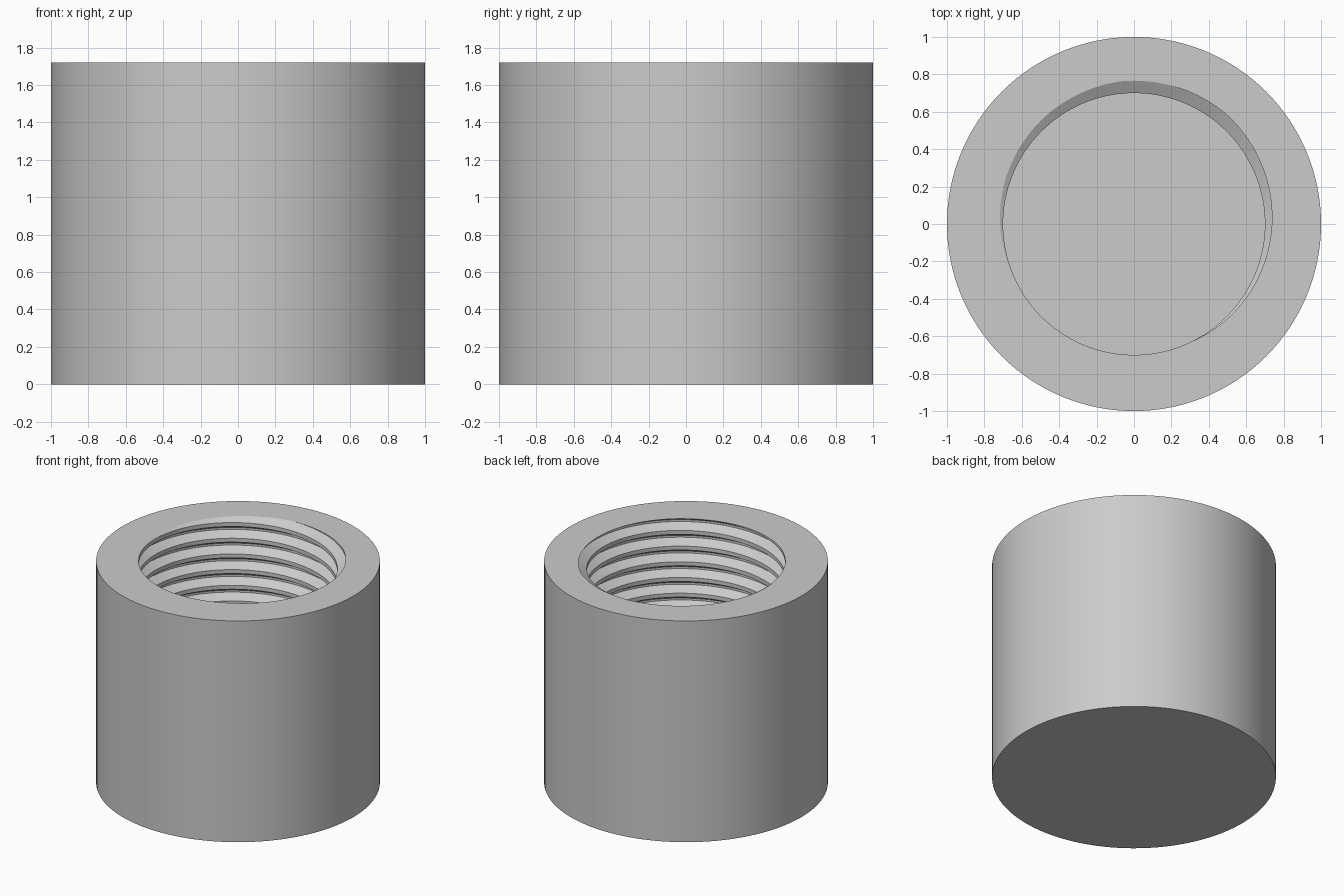
import bpy
import bmesh
from math import cos, sin, pi, radians

cube = bpy.data.objects.get("Cube")
if cube:
    bpy.data.objects.remove(cube)

HEIGHT, FLOOR = 1.72, 0.25
OUTER, CREST, ROOT = 1.0, 0.70, 0.766
PITCH, SEGS = 0.122, 128
START = radians(72)  # where the groove centre meets the rim

# One pitch of the thread: (fraction of pitch from groove centre, radius)
PROFILE = [(-0.0625, ROOT), (0.0625, ROOT), (0.375, CREST), (0.625, CREST)]

grey = bpy.data.materials.new("light_grey")
grey.use_nodes = True
grey.diffuse_color = (0.6, 0.6, 0.6, 1)
bsdf = grey.node_tree.nodes["Principled BSDF"]
bsdf.inputs["Base Color"].default_value = (0.6, 0.6, 0.6, 1)

bm = bmesh.new()


def thread_column(j):
    """Profile points up the bore wall at one angle, climbing with the helix."""
    a = 2 * pi * j / SEGS
    turns = int((HEIGHT - FLOOR) / PITCH) + 4
    return [bm.verts.new((r * cos(a), r * sin(a),
                          HEIGHT + PITCH * (f - k + (a - START) / (2 * pi))))
            for k in range(turns, -3, -1) for f, r in PROFILE]


# Helical bore wall, trimmed flat at the rim and floor
columns = [thread_column(j) for j in range(SEGS + 1)]
for c, d in zip(columns, columns[1:]):
    for i in range(len(c) - 1):
        bm.faces.new((c[i], c[i + 1], d[i + 1], d[i]))
bmesh.ops.remove_doubles(bm, verts=bm.verts[:], dist=1e-5)
for z, top in ((HEIGHT, True), (FLOOR, False)):
    bmesh.ops.bisect_plane(bm, geom=bm.verts[:] + bm.edges[:] + bm.faces[:], dist=1e-5,
                           plane_co=(0, 0, z), plane_no=(0, 0, 1),
                           clear_outer=top, clear_inner=not top)
bmesh.ops.remove_doubles(bm, verts=bm.verts[:], dist=1e-4)


def open_edges(z):
    return [e for e in bm.edges if e.is_boundary
            and all(abs(v.co.z - z) < 1e-3 for v in e.verts)]


# Floor of the bore
bmesh.ops.triangle_fill(bm, edges=open_edges(FLOOR), use_beauty=True)

# Outer wall and closed base
rings = [[bm.verts.new((OUTER * cos(2 * pi * j / SEGS), OUTER * sin(2 * pi * j / SEGS), z))
          for j in range(SEGS)] for z in (0, HEIGHT)]
low, high = rings
for j in range(SEGS):
    n = (j + 1) % SEGS
    bm.faces.new((low[j], low[n], high[n], high[j]))
bm.faces.new(low[::-1])

# Flat rim between the outer wall and the threaded opening
bmesh.ops.triangle_fill(bm, edges=open_edges(HEIGHT), use_beauty=True, normal=(0, 0, 1))
bmesh.ops.recalc_face_normals(bm, faces=bm.faces[:])

mesh = bpy.data.meshes.new("threaded_cap")
bm.to_mesh(mesh)
bm.free()
mesh.materials.append(grey)
cap = bpy.data.objects.new("threaded_cap", mesh)
bpy.context.collection.objects.link(cap)

# Smooth curved walls with crisp edges
for o in bpy.context.selected_objects:
    o.select_set(False)
cap.select_set(True)
bpy.context.view_layer.objects.active = cap
bpy.ops.object.shade_smooth_by_angle(angle=radians(25))
